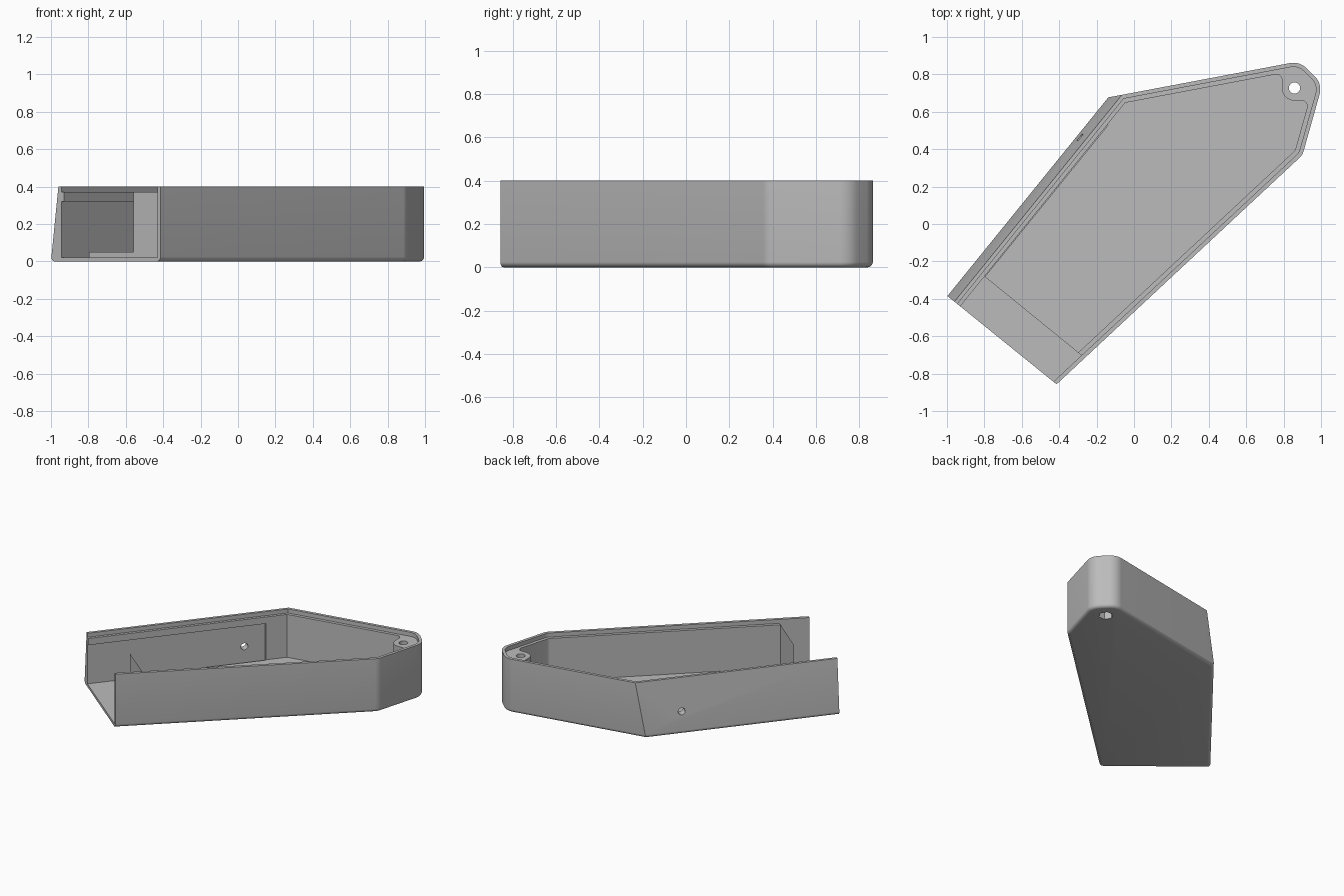
import bpy, bmesh, math
from mathutils import Vector as V

if "Cube" in bpy.data.objects:
    bpy.data.objects.remove(bpy.data.objects["Cube"])

# Footprint, counter-clockwise; the first edge is the open end, the last edge the leaning wall
OUT = [V(p) for p in [(-1, -.383), (-.414, -.857), (.901, .369),
                      (1.008, .749), (.885, .87), (-.142, .676)]]
RAD = [0, 0, .08, .1, .1, 0]
LEAN, HEIGHT, FILLET = .051, .4, .025
U, N = V((.631, .776)), V((.776, -.631))      # along and across the leaning wall

grey = bpy.data.materials.new("grey plastic")
grey.diffuse_color = (.5, .5, .5, 1)
grey.use_nodes = True
grey.node_tree.nodes["Principled BSDF"].inputs["Base Color"].default_value = grey.diffuse_color


def cross_lines(p, d, q, e):
    t = ((q.x - p.x) * e.y - (q.y - p.y) * e.x) / (d.x * e.y - d.y * e.x)
    return p + d * t


def inset(pts, dist):
    """Move every edge inward by its own distance."""
    lines = []
    for i, p in enumerate(pts):
        d = (pts[(i + 1) % len(pts)] - p).normalized()
        lines.append((p + V((-d.y, d.x)) * dist[i], d))
    return [cross_lines(*lines[i - 1], *lines[i]) for i in range(len(pts))]


def rounded(pts, radii, steps=10):
    res = []
    for i, p in enumerate(pts):
        r = radii[i]
        if r <= 0:
            res.append(p)
            continue
        a = (pts[i - 1] - p).normalized()
        b = (pts[(i + 1) % len(pts)] - p).normalized()
        half = a.angle(b) / 2
        c = p + (a + b).normalized() * (r / math.sin(half))
        s = p + a * (r / math.tan(half)) - c
        e = p + b * (r / math.tan(half)) - c
        sweep = math.pi - 2 * half
        for k in range(steps + 1):
            t = k / steps
            res.append(c + (s * math.sin((1 - t) * sweep) + e * math.sin(t * sweep)) / math.sin(sweep))
    return res


def loft(name, rings):
    """Solid through (outline, z) rings."""
    bm = bmesh.new()
    rows = [[bm.verts.new((p.x, p.y, z)) for p in pts] for pts, z in rings]
    n = len(rows[0])
    for lo, hi in zip(rows, rows[1:]):
        for i in range(n):
            j = (i + 1) % n
            bm.faces.new((lo[i], lo[j], hi[j], hi[i]))
    bm.faces.new(rows[0][::-1])
    bm.faces.new(rows[-1])
    bmesh.ops.recalc_face_normals(bm, faces=bm.faces)
    me = bpy.data.meshes.new(name)
    bm.to_mesh(me)
    bm.free()
    me.materials.append(grey)
    ob = bpy.data.objects.new(name, me)
    bpy.context.collection.objects.link(ob)
    return ob


def prism(name, pts, z0, z1):
    return loft(name, [(pts, z0), (pts, z1)])


def circle(c, r, n):
    return [c + V((math.cos(k * math.tau / n), math.sin(k * math.tau / n))) * r for k in range(n)]


# Outer shell with filleted bottom edge and one leaning side
def shell_ring(d, z):
    pts = inset(OUT, [0, d, d, d, d, d + LEAN * z / HEIGHT])
    return rounded(pts, [r - d if r else 0 for r in RAD]), z


rings = []
for k in range(6):
    t = k / 5 * math.pi / 2
    rings.append(shell_ring(FILLET * (1 - math.sin(t)), FILLET * (1 - math.cos(t))))
rings.append(shell_ring(0, HEIGHT))
tray = loft("tray", rings)

# Lid ledge around the rim
cutters = []
lip = inset(OUT, [-.1, .022, .022, .022, .022, .071])
cutters.append(prism("ledge_cutter", rounded(lip, [r - .022 if r else 0 for r in RAD]), .37, .5))

# Main cavity, running around the screw boss in the far corner
a, b, c, d, e, f = inset(OUT, [-.205 + .41, .045, .045, .045, .045, .091])
hole = V((.858, .727))
inner = V((.791, .66))
cd = cross_lines(inner, V((1, 0)), c, d - c)
ef = cross_lines(inner, V((0, 1)), e, f - e)
cavity = rounded([a, b, c, cd, inner, ef, f], [0, 0, .04, .03, .066, .03, 0])
cutters.append(prism("cavity_cutter", cavity, .05, .38))

# Lower floor with thinner walls at the open end
step = OUT[0] + U * .205
far = cross_lines(step, N, OUT[1], OUT[2] - OUT[1])
pocket = inset([OUT[0], OUT[1], far, step], [-.1, .022, -.001, .091])
cutters.append(prism("end_pocket_cutter", pocket, .022, .5))

# Long recess inside the leaning wall
slot = [OUT[0] + U * s + N * t for s, t in [(-.1, .071), (-.1, .093), (1.25, .093), (1.25, .071)]]
cutters.append(prism("wall_recess_cutter", slot, .022, .32))

# Screw hole through the boss, with a hexagonal nut pocket below
cutters.append(prism("screw_hole_cutter", circle(hole, .03, 32), -.1, .5))
cutters.append(prism("nut_pocket_cutter", circle(hole, .05, 6), -.1, .1))

# Round hole through the leaning wall
side = prism("side_hole_cutter", circle(V((0, 0)), .025, 24), -.1, .1)
pos = OUT[0] + U * 1.105 + N * .03
side.location = (pos.x, pos.y, .16)
side.rotation_mode = 'QUATERNION'
side.rotation_quaternion = V((N.x, N.y, 0)).to_track_quat('Z', 'Y')
cutters.append(side)

for cut in cutters:
    cut.hide_render = True
    m = tray.modifiers.new(cut.name, 'BOOLEAN')
    m.operation, m.solver, m.object = 'DIFFERENCE', 'EXACT', cut

# Bake the cuts and remove the helpers
bpy.context.view_layer.objects.active = tray
tray.select_set(True)
for m in list(tray.modifiers):
    bpy.ops.object.modifier_apply(modifier=m.name)
for cut in cutters:
    bpy.data.objects.remove(cut)
bpy.ops.object.shade_smooth_by_angle(angle=math.radians(30))
